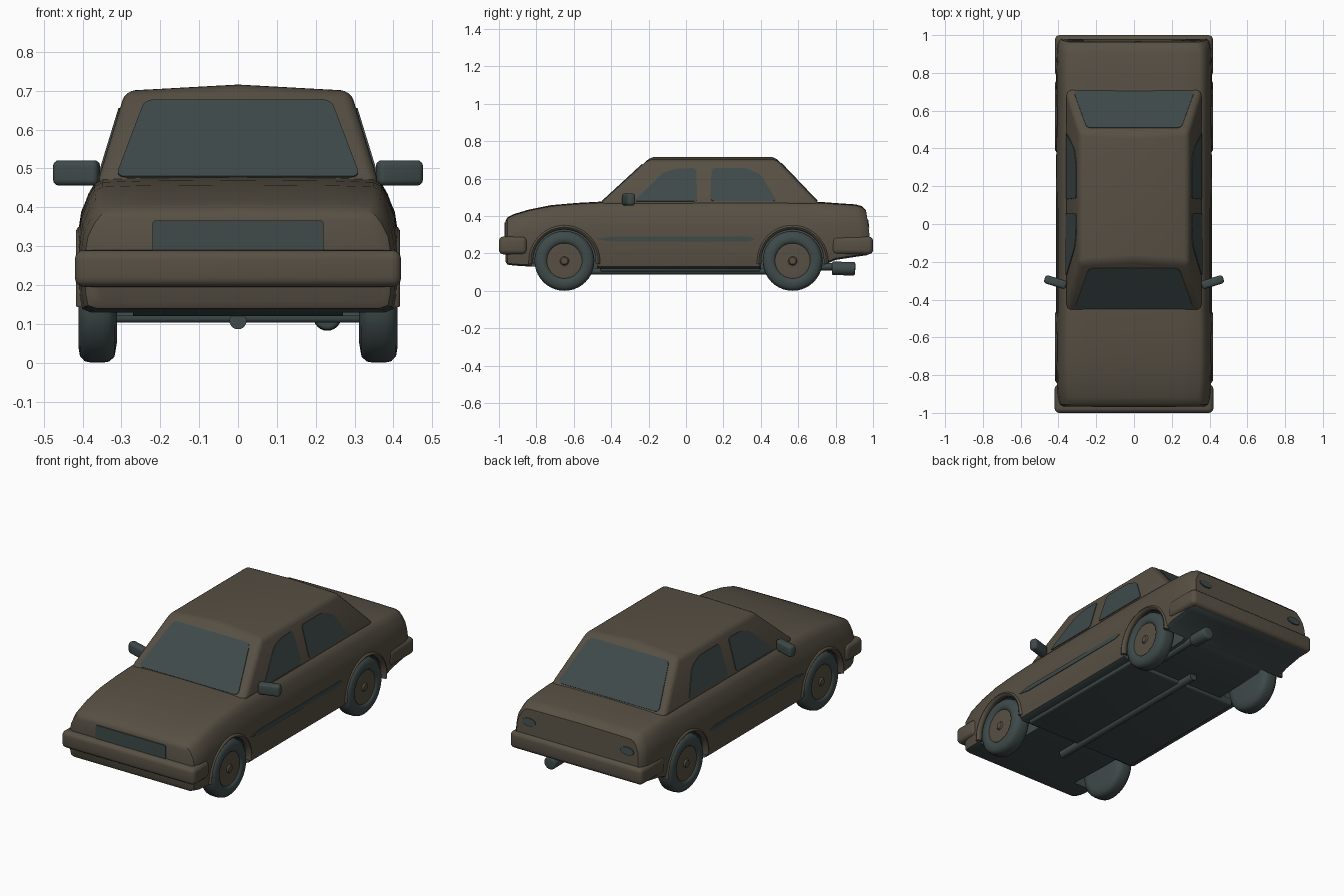
import bpy, bmesh, math
from mathutils import Vector, Matrix

if "Cube" in bpy.data.objects:
    bpy.data.objects.remove(bpy.data.objects["Cube"])


def material(name, rgb):
    m = bpy.data.materials.new(name)
    m.diffuse_color = (*rgb, 1)
    m.use_nodes = True
    m.node_tree.nodes["Principled BSDF"].inputs["Base Color"].default_value = m.diffuse_color
    return m


BROWN = material("brown_paint", (0.095, 0.079, 0.057))
DARK = material("dark_slate", (0.05, 0.068, 0.068))


def finish(name, bm, mats, angle=35, bevel=0, cutters=()):
    """Turn a bmesh into an object, apply modifiers and smooth it."""
    bmesh.ops.recalc_face_normals(bm, faces=bm.faces[:])
    me = bpy.data.meshes.new(name)
    bm.to_mesh(me)
    bm.free()
    ob = bpy.data.objects.new(name, me)
    bpy.context.collection.objects.link(ob)
    for m in mats:
        me.materials.append(m)
    bpy.ops.object.select_all(action='DESELECT')
    bpy.context.view_layer.objects.active = ob
    ob.select_set(True)
    if bevel:
        b = ob.modifiers.new("bevel", 'BEVEL')
        b.width, b.segments, b.limit_method = bevel, 4, 'ANGLE'
        b.angle_limit = math.radians(25)
        bpy.ops.object.modifier_apply(modifier="bevel")
    for c in cutters:
        b = ob.modifiers.new("cut", 'BOOLEAN')
        b.operation, b.object, b.solver = 'DIFFERENCE', c, 'EXACT'
        bpy.ops.object.modifier_apply(modifier="cut")
    if angle:
        bpy.ops.object.shade_smooth_by_angle(angle=math.radians(angle))
    return ob


def box(name, lo, hi, mat, bevel=0.02, turn=0):
    lo, hi = Vector(lo), Vector(hi)
    bm = bmesh.new()
    bmesh.ops.create_cube(bm, size=1, matrix=Matrix.Translation((lo + hi) / 2)
                          @ Matrix.Rotation(turn, 4, 'Z') @ Matrix.Diagonal((*(hi - lo), 1)))
    return finish(name, bm, [mat], 40, bevel)


def tube(name, a, b, r, mat, n=24, bevel=0, angle=40):
    a, b = Vector(a), Vector(b)
    bm = bmesh.new()
    rot = (b - a).to_track_quat('Z', 'Y').to_matrix().to_4x4()
    bmesh.ops.create_cone(bm, cap_ends=True, segments=n, radius1=r, radius2=r,
                          depth=(b - a).length, matrix=Matrix.Translation((a + b) / 2) @ rot)
    return finish(name, bm, [mat], angle, bevel)


def plate(name, pts, out, mat, corner=0.025):
    """Thin plate with rounded corners, lying just proud of a surface."""
    out = Vector(out).normalized()
    bm = bmesh.new()
    bm.faces.new([bm.verts.new(Vector(p) - out * 0.003) for p in pts])
    if corner:
        bmesh.ops.bevel(bm, geom=bm.verts[:], offset=corner, segments=4, profile=0.5,
                        affect='VERTICES')
    ext = bmesh.ops.extrude_face_region(bm, geom=bm.faces[:])
    bmesh.ops.translate(bm, vec=out * 0.007,
                        verts=[v for v in ext["geom"] if isinstance(v, bmesh.types.BMVert)])
    return finish(name, bm, [mat], 30)


WHEEL_Y = (-0.65, 0.57)
WHEEL_Z = 0.16

# Wheel-well cutters
cutters = []
for y in WHEEL_Y:
    for s in (-1, 1):
        c = tube("wheel_well_cutter", (s * 0.27, y, WHEEL_Z), (s * 0.6, y, WHEEL_Z),
                 0.178, DARK, 48, angle=0)
        c.data.materials.append(DARK)
        for p in c.data.polygons:
            p.material_index = 1
        c.hide_render = True
        cutters.append(c)

# Lower body: cross-sections lofted along y (y, bottom, top, half width)
stations = [(-0.965, 0.155, 0.372, 0.375), (-0.955, 0.14, 0.39, 0.392), (-0.92, 0.135, 0.408, 0.402),
            (-0.84, 0.13, 0.432, 0.407), (-0.72, 0.125, 0.456, 0.41), (-0.58, 0.12, 0.468, 0.41),
            (-0.45, 0.12, 0.475, 0.408), (0.0, 0.12, 0.477, 0.408), (0.5, 0.12, 0.477, 0.41),
            (0.72, 0.13, 0.473, 0.41), (0.8, 0.165, 0.467, 0.41), (0.93, 0.185, 0.46, 0.405),
            (0.965, 0.19, 0.45, 0.397), (0.982, 0.2, 0.43, 0.382)]
section = [(0.93, 0), (0.985, 0.03), (1, 0.15), (1.005, 0.4), (1, 0.6), (0.985, 0.74),
           (0.94, 0.88), (0.9, 0.96), (0.85, 0.99), (0.6, 1.0)]
bm = bmesh.new()
rings = []
for y, zb, zt, w in stations:
    half = [(fx * w, zb + t * (zt - zb)) for fx, t in section]
    loop = half + [(0, zt + 0.002)] + [(-x, z) for x, z in reversed(half)]
    lean = 0.15 if y > 0.9 else 0
    rings.append([bm.verts.new((x, y - lean * max(0, z - 0.3), z)) for x, z in loop])
for a, b in zip(rings, rings[1:]):
    for i in range(len(a)):
        j = (i + 1) % len(a)
        bm.faces.new((a[i], a[j], b[j], b[i]))
bm.faces.new(rings[0])
bm.faces.new(rings[-1])
bmesh.ops.recalc_face_normals(bm, faces=bm.faces[:])
for f in bm.faces:
    f.material_index = 1 if f.normal.z < -0.75 else 0
finish("lower_body", bm, [BROWN, DARK], 35, cutters=cutters)
for c in cutters:
    bpy.data.objects.remove(c)


# Cabin planes: windscreen, rear window and side surfaces
def front_y(z):
    return -0.472 + (z - 0.455) * 1.087


def rear_y(z):
    return 0.724 - (z - 0.455) * 0.955


def side_x(z):
    return 0.365 - (z - 0.455) * 0.306


# Cabin with a slightly crowned roof
bm = bmesh.new()
ends = []
for fy in (front_y, rear_y):
    pts = [(side_x(0.455), 0.455), (side_x(0.7), 0.7), (0, 0.716), (-side_x(0.7), 0.7),
           (-side_x(0.455), 0.455)]
    ends.append([bm.verts.new((x, fy(z), z)) for x, z in pts])
for i in range(5):
    j = (i + 1) % 5
    bm.faces.new((ends[0][i], ends[0][j], ends[1][j], ends[1][i]))
for e in ends:
    bm.faces.new(e)
finish("cabin", bm, [BROWN], 35, bevel=0.026)

# Windscreen and rear window
for name, fy, out, lo, hi, wl, wh in (
        ("windscreen", front_y, (0, -1, 1.087), 0.477, 0.675, 0.315, 0.24),
        ("rear_window", rear_y, (0, 1, 0.955), 0.479, 0.682, 0.32, 0.25)):
    plate(name, [(x, fy(z), z) for x, z in ((-wl, lo), (wl, lo), (wh, hi), (-wh, hi))], out, DARK)

for s in (-1, 1):
    # Side windows
    for name, pts in (
            ("front_side_window", [(-0.28, 0.478), (-0.12, 0.632), (-0.05, 0.652), (0.055, 0.655), (0.06, 0.478)]),
            ("rear_side_window", [(0.13, 0.48), (0.137, 0.655), (0.32, 0.655), (0.4, 0.62), (0.485, 0.48)])):
        plate(name, [(s * side_x(z), y, z) for y, z in pts], (s, 0, 0.306), DARK, 0.018)
    # Door trim strip
    plate("door_strip", [(s * 0.41, y, z) for y, z in
                         ((-0.48, 0.277), (-0.4, 0.289), (0.34, 0.289), (0.37, 0.277), (0.34, 0.264), (-0.4, 0.264))],
          (s, 0, 0), DARK, 0.005)
    # Door mirror
    box("door_mirror", (min(s * 0.355, s * 0.476), -0.33, 0.456),
        (max(s * 0.355, s * 0.476), -0.285, 0.521), DARK, 0.015, s * 0.3)
    # Tail light
    ring = [2 * math.pi * i / 20 for i in range(20)]
    light = [(s * 0.31 + 0.042 * math.cos(a), 0.36 + 0.021 * math.sin(a)) for a in ring]
    plate("tail_light", [(x, 0.982 - 0.15 * (z - 0.3), z) for x, z in light], (0, 1, 0.15), DARK, 0)

# Grille
plate("grille", [(x, -0.966, z) for x, z in ((-0.22, 0.285), (0.22, 0.285), (0.22, 0.366), (-0.22, 0.366))],
      (0, -1, 0), DARK, 0.008)

# Bumpers
box("front_bumper", (-0.42, -1.0, 0.195), (0.42, -0.85, 0.29), BROWN, 0.024)
box("rear_bumper", (-0.418, 0.78, 0.195), (0.418, 1.0, 0.29), BROWN, 0.024)

# Wheels: revolved tyre and hub profile (radius, distance from centre)
tyre = [(0, 0.318), (0.11, 0.312), (0.145, 0.318), (0.157, 0.332), (0.16, 0.348), (0.16, 0.378),
        (0.156, 0.395), (0.143, 0.407), (0.118, 0.411), (0.1, 0.408), (0.094, 0.4)]
hub = [(0.085, 0.402), (0.05, 0.397), (0.024, 0.4), (0.018, 0.408), (0, 0.41)]
for s in (-1, 1):
    for y in WHEEL_Y:
        bm = bmesh.new()
        prof = tyre + hub
        n = 40
        rows = []
        for r, x in prof:
            count = n if r else 1
            rows.append([bm.verts.new((s * x, y + r * math.cos(2 * math.pi * k / n),
                                       WHEEL_Z + r * math.sin(2 * math.pi * k / n))) for k in range(count)])
        for i, (a, b) in enumerate(zip(rows, rows[1:])):
            for k in range(n):
                q = [a[k % len(a)], a[(k + 1) % len(a)], b[(k + 1) % len(b)], b[k % len(b)]]
                f = bm.faces.new(list(dict.fromkeys(q)))
                f.material_index = 1 if i >= len(tyre) - 1 else 0
        finish("wheel", bm, [DARK, BROWN], 45)

        # Raised wheel-arch lip
        bm = bmesh.new()
        arcs = []
        for k in range(33):
            a = math.radians(-5 + 190 * k / 32)
            arcs.append([bm.verts.new((s * (0.398 + 0.019 * math.cos(t)),
                                       y + (0.18 + 0.013 * math.sin(t)) * math.cos(a),
                                       WHEEL_Z + (0.18 + 0.013 * math.sin(t)) * math.sin(a)))
                         for t in (math.pi * m / 4 for m in range(8))])
        for a, b in zip(arcs, arcs[1:]):
            for i in range(8):
                bm.faces.new((a[i], a[(i + 1) % 8], b[(i + 1) % 8], b[i]))
        bm.faces.new(arcs[0])
        bm.faces.new(arcs[-1])
        finish("wheel_arch_lip", bm, [BROWN], 50)

# Underside: floor pan, centre shaft, exhaust
box("floor_pan", (-0.36, -0.46, 0.103), (0.36, 0.4, 0.15), DARK, 0.012)
tube("centre_shaft", (0, -0.6, 0.108), (0, 0.5, 0.108), 0.022, DARK)
tube("exhaust_pipe", (0.23, 0.45, 0.125), (0.23, 0.8, 0.13), 0.02, DARK)
tube("exhaust_tip", (0.23, 0.78, 0.12), (0.23, 0.905, 0.118), 0.036, DARK, bevel=0.01)
